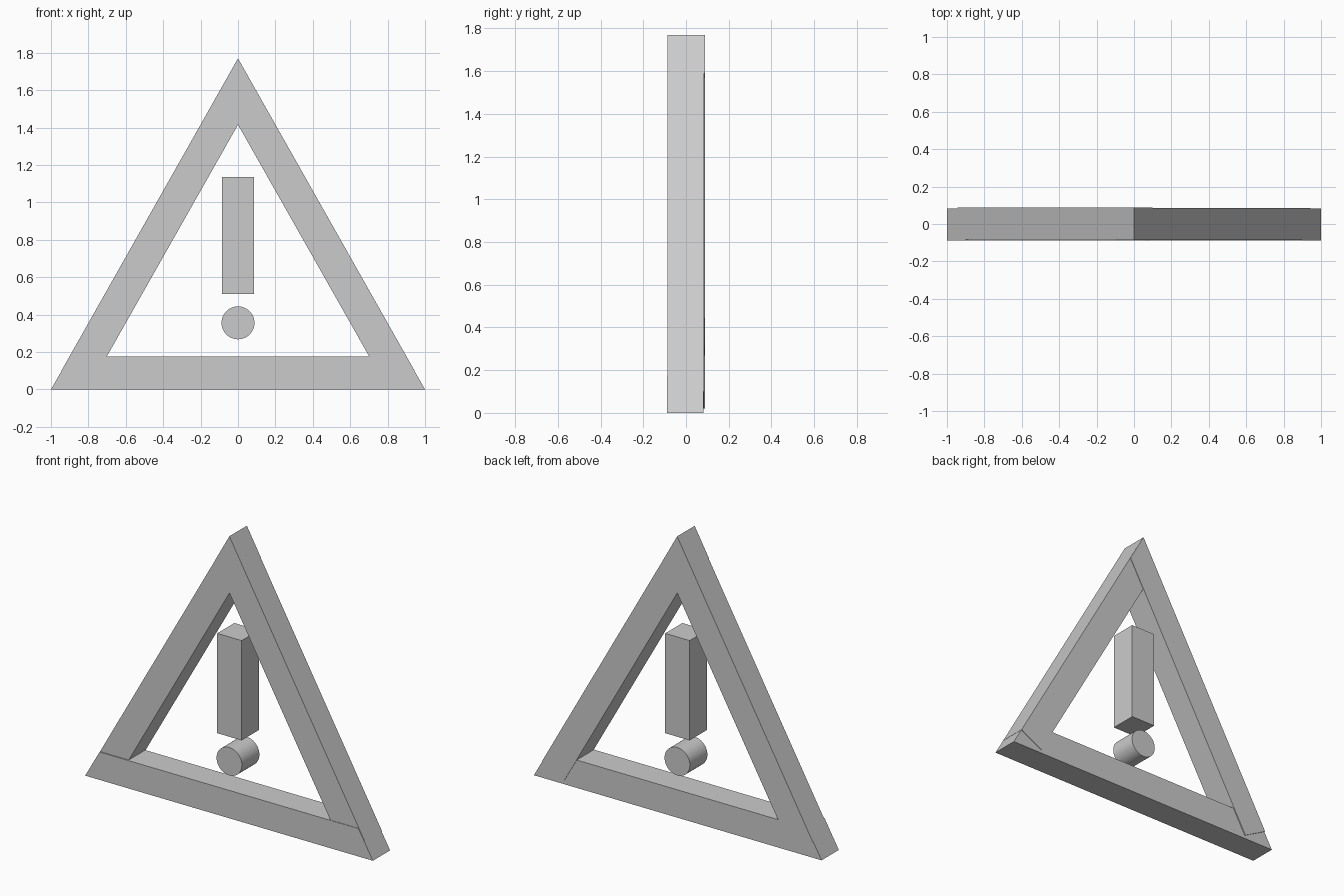
import bpy
import bmesh
import math

cube = bpy.data.objects.get("Cube")
if cube:
    bpy.data.objects.remove(cube, do_unlink=True)

# Single plain grey material
GREY = (0.6, 0.6, 0.6, 1.0)
grey = bpy.data.materials.new("plain_grey")
grey.use_nodes = True
grey.diffuse_color = GREY
grey.node_tree.nodes["Principled BSDF"].inputs["Base Color"].default_value = GREY


def extrude_profile(name, profile, y_front, y_back):
    """Extrude an (x, z) outline from y_front to y_back."""
    bm = bmesh.new()
    face = bm.faces.new([bm.verts.new((x, y_front, z)) for x, z in profile])
    result = bmesh.ops.extrude_face_region(bm, geom=[face])
    moved = [v for v in result["geom"] if isinstance(v, bmesh.types.BMVert)]
    bmesh.ops.translate(bm, verts=moved, vec=(0, y_back - y_front, 0))
    bmesh.ops.recalc_face_normals(bm, faces=bm.faces)
    mesh = bpy.data.meshes.new(name)
    bm.to_mesh(mesh)
    bm.free()
    mesh.materials.append(grey)
    obj = bpy.data.objects.new(name, mesh)
    bpy.context.collection.objects.link(obj)
    return obj


# Triangular frame: a base bar and two sloping bars lapped at the corners
base_profile = [(-1, 0), (1, 0), (0.9, 0.175), (-0.9, 0.175)]
extrude_profile("base_bar", base_profile, -0.089, 0.082)

side_profile = [(0, 1.77), (-0.1, 1.592), (0.79, 0.02), (0.943, 0.102)]
for name, side, front, back in (("left_bar", 1, -0.086, 0.085),
                                ("right_bar", -1, -0.082, 0.088)):
    extrude_profile(name, [(side * x, z) for x, z in side_profile], front, back)

# Exclamation mark: square stroke and round dot
stroke = [(-0.085, 0.51), (0.085, 0.51), (0.085, 1.137), (-0.085, 1.137)]
extrude_profile("mark_stroke", stroke, -0.085, 0.085)

bpy.ops.mesh.primitive_cylinder_add(vertices=48, radius=0.088, depth=0.174,
                                    location=(0, 0, 0.356),
                                    rotation=(math.pi / 2, 0, 0))
dot = bpy.context.object
dot.name = "mark_dot"
dot.data.materials.append(grey)
bpy.ops.object.shade_smooth_by_angle(angle=math.radians(30))
